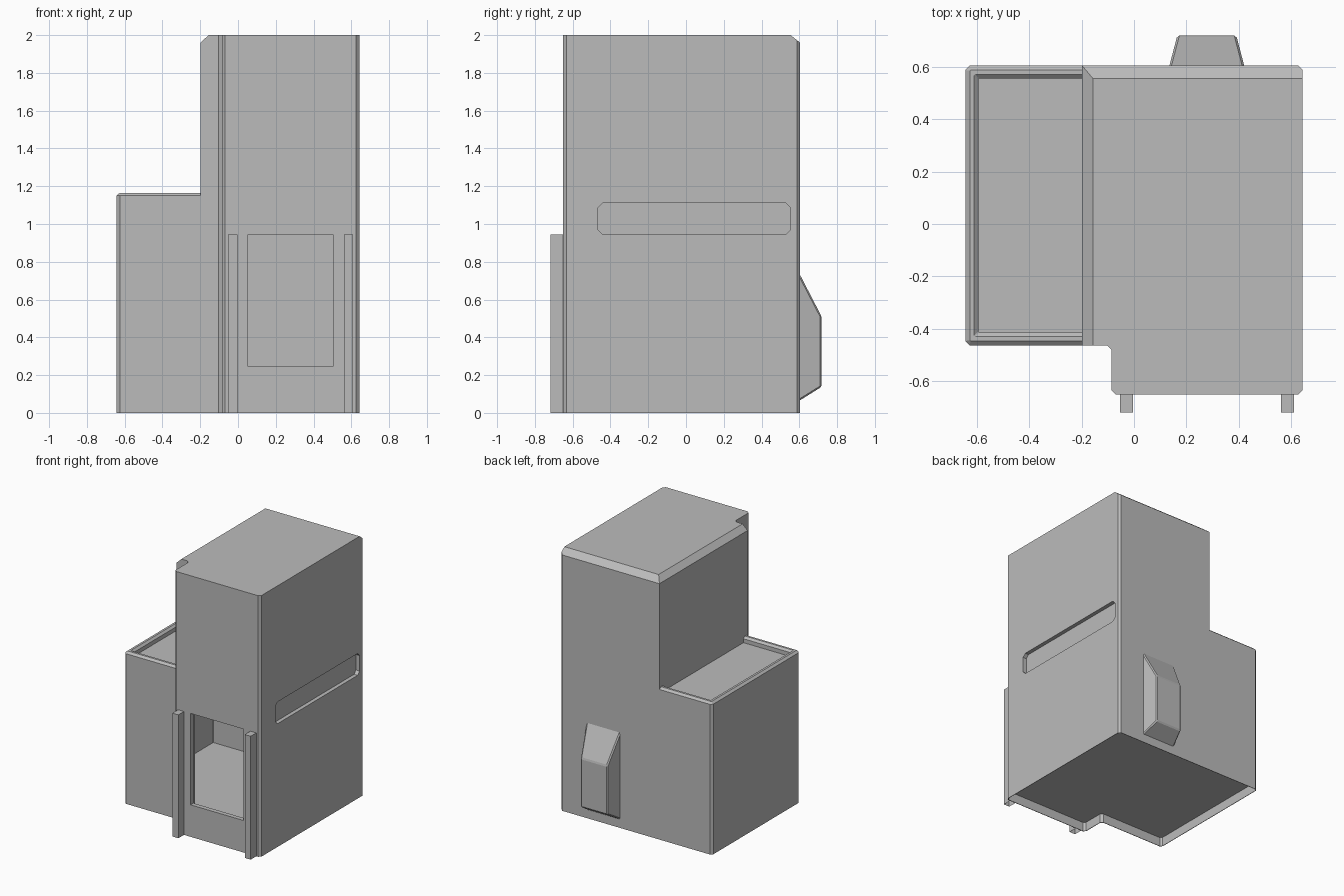
import bpy, bmesh
from mathutils import Vector

cube = bpy.data.objects.get("Cube")
if cube:
    bpy.data.objects.remove(cube, do_unlink=True)

grey = bpy.data.materials.new("plain grey")
grey.use_nodes = True
grey.diffuse_color = (0.5, 0.5, 0.5, 1)
for node in grey.node_tree.nodes:
    if node.type == 'BSDF_PRINCIPLED':
        node.inputs["Base Color"].default_value = (0.5, 0.5, 0.5, 1)

# Main dimensions
LEFT, RIGHT, FRONT, BACK = -0.643, 0.643, -0.65, 0.604
STEP_Y, STEP_X, TOWER_X = -0.463, -0.086, -0.198
ROOF, RIM, TOP = 1.12, 1.165, 2.0
C = 0.017


def finish(name, bm, recalc=True):
    if recalc:
        bmesh.ops.recalc_face_normals(bm, faces=bm.faces)
    mesh = bpy.data.meshes.new(name)
    bm.to_mesh(mesh)
    bm.free()
    mesh.materials.append(grey)
    obj = bpy.data.objects.new(name, mesh)
    bpy.context.collection.objects.link(obj)
    return obj


def prism(points, offset):
    """Extrude a closed outline of 3D points along an offset."""
    bm = bmesh.new()
    face = bm.faces.new([bm.verts.new(p) for p in points])
    ext = bmesh.ops.extrude_face_region(bm, geom=[face], use_keep_orig=True)
    moved = [v for v in ext["geom"] if isinstance(v, bmesh.types.BMVert)]
    bmesh.ops.translate(bm, verts=moved, vec=offset)
    bmesh.ops.recalc_face_normals(bm, faces=bm.faces)
    return bm


def box(x0, x1, y0, y1, z0, z1):
    return prism([(x0, y0, z0), (x1, y0, z0), (x1, y1, z0), (x0, y1, z0)], (0, 0, z1 - z0))


def front_and_right(t):
    """Stepped front and right side of the plan, inset by t."""
    f, r, b, sx, sy = FRONT + t, RIGHT - t, BACK - t, STEP_X + t, STEP_Y + t
    return [(sx - C, sy), (sx, sy - C), (sx, f + C), (sx + C, f),
            (r - C, f), (r, f + C), (r, b - C), (r - C, b)]


def left_side(t):
    """Chamfered left side of the plan, inset by t, back to front."""
    c = max(C - t, 0.003)
    l, f, b = LEFT + t, STEP_Y + t, BACK - t
    return [(l + c, b), (l, b - c), (l, f + c), (l + c, f)]


def plan_prism(t, z0, z1):
    outline = front_and_right(t) + left_side(t)
    return prism([(x, y, z0) for x, y in outline], (0, 0, z1 - z0))


def cut(obj, bm):
    cutter = finish("cutter", bm)
    cutter.hide_render = True
    mod = obj.modifiers.new("cut", 'BOOLEAN')
    mod.operation, mod.solver, mod.object = 'DIFFERENCE', 'EXACT', cutter
    bpy.context.view_layer.objects.active = obj
    bpy.ops.object.modifier_apply(modifier=mod.name)
    bpy.data.objects.remove(cutter, do_unlink=True)


# Lower storey: hollow room, recessed underside, doorway and side slot
body = finish("lower_body", plan_prism(0, 0, ROOF))
cut(body, plan_prism(0.035, 0.08, 1.05))
cut(body, plan_prism(0.004, -0.1, 0.07))
cut(body, box(0.053, 0.503, -0.8, -0.55, 0.245, 0.945))

y0, y1, z0, z1, k = -0.465, 0.553, 0.944, 1.111, 0.024
slot = [(y0 + k, z0), (y1 - k, z0), (y1, z0 + k), (y1, z1 - k),
        (y1 - k, z1), (y0 + k, z1), (y0, z1 - k), (y0, z0 + k)]
cut(body, prism([(RIGHT - 0.03, y, z) for y, z in slot], (0.1, 0, 0)))

# Upper tower with sloped back and left top edges
plan = front_and_right(0) + [(TOWER_X, BACK), (TOWER_X, STEP_Y)]
bm = prism([(x, y, ROOF) for x, y in plan], (0, 0, TOP - ROOF))
for co, no in (((TOWER_X, 0, 1.96), (-0.04, 0, 0.042)),
               ((0, BACK, 1.96), (0, 0.04, 0.05))):
    bmesh.ops.bisect_plane(bm, geom=bm.verts[:] + bm.edges[:] + bm.faces[:],
                           plane_co=Vector(co), plane_no=Vector(no).normalized(),
                           clear_outer=True)
    bmesh.ops.holes_fill(bm, edges=[e for e in bm.edges if e.is_boundary])
finish("upper_tower", bm)

# Parapet around the low roof
bm = bmesh.new()
rows = []
for t, z in ((0, ROOF), (0, RIM - 0.015), (C, RIM), (0.034, RIM), (0.05, RIM - 0.015), (0.05, ROOF)):
    path = [(TOWER_X, BACK - t)] + left_side(t) + [(TOWER_X, STEP_Y + t)]
    rows.append([bm.verts.new((x, y, z)) for x, y in path])
for a, b in zip(rows, rows[1:]):
    for i in range(len(a) - 1):
        bm.faces.new((a[i], a[i + 1], b[i + 1], b[i]))
finish("roof_parapet", bm, recalc=False)

# Door posts, open underneath and against the wall
for name, x in (("right_door_post", -0.053), ("left_door_post", 0.56)):
    bm = box(x, x + 0.05, -0.718, FRONT, 0, 0.945)
    hidden = [f for f in bm.faces if f.normal.z < -0.9 or f.normal.y > 0.9]
    bmesh.ops.delete(bm, geom=hidden, context='FACES')
    finish(name, bm, recalc=False)

# Tapered vent housing on the back
bm = bmesh.new()
rings = []
for xa, xb, y, za, zb in ((0.135, 0.42, BACK, 0.067, 0.73), (0.165, 0.39, 0.718, 0.138, 0.51)):
    rings.append([bm.verts.new(p) for p in ((xa, y, za), (xb, y, za), (xb, y, zb), (xa, y, zb))])
for i in range(4):
    j = (i + 1) % 4
    bm.faces.new((rings[0][i], rings[0][j], rings[1][j], rings[1][i]))
bm.faces.new(rings[1])
bmesh.ops.recalc_face_normals(bm, faces=bm.faces)
outer = [e for e in bm.edges if not e.is_boundary]
bmesh.ops.bevel(bm, geom=outer, offset=0.008, segments=1, affect='EDGES', profile=0.5)
finish("back_vent", bm)
